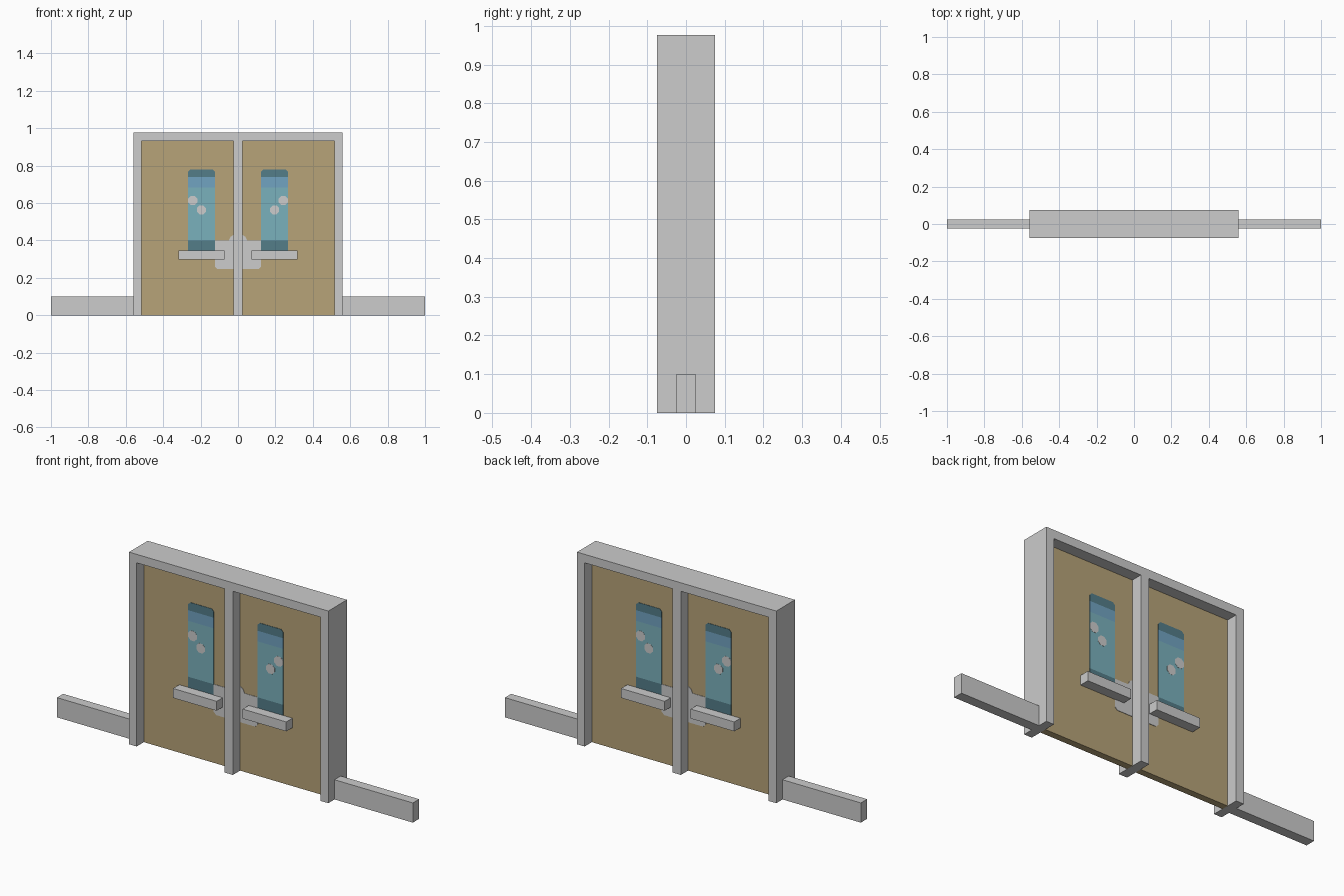
import bpy, bmesh, math

if "Cube" in bpy.data.objects:
    bpy.data.objects.remove(bpy.data.objects["Cube"])


def material(name, rgb):
    m = bpy.data.materials.new(name)
    lin = [(c / 255 / 12.92) if c < 10 else ((c / 255 + 0.055) / 1.055) ** 2.4 for c in rgb]
    m.diffuse_color = (*lin, 1)
    m.use_nodes = True
    m.node_tree.nodes["Principled BSDF"].inputs["Base Color"].default_value = m.diffuse_color
    return m


GREY = material("light_grey", (204, 204, 204))
TAN = material("tan_door", (183, 163, 120))
TEAL = material("teal_glass", (122, 177, 188))
BLUE = material("blue_glass", (113, 163, 193))
DARK = material("dark_glass", (84, 125, 137))


def prism(name, outline, y0, y1, mat):
    """Extrude an (x, z) outline from y0 to y1."""
    bm = bmesh.new()
    face = bm.faces.new([bm.verts.new((x, y0, z)) for x, z in outline])
    ext = bmesh.ops.extrude_face_region(bm, geom=[face])["geom"]
    for v in ext:
        if isinstance(v, bmesh.types.BMVert):
            v.co.y = y1
    bmesh.ops.recalc_face_normals(bm, faces=bm.faces)
    me = bpy.data.meshes.new(name)
    bm.to_mesh(me)
    bm.free()
    me.materials.append(mat)
    ob = bpy.data.objects.new(name, me)
    bpy.context.collection.objects.link(ob)
    return ob


def rect(x0, x1, z0, z1):
    return [(x0, z0), (x1, z0), (x1, z1), (x0, z1)]


def disc(cx, cz, r, n=8):
    return [(cx + r * math.cos((i + .5) * 2 * math.pi / n),
             cz + r * math.sin((i + .5) * 2 * math.pi / n)) for i in range(n)]


W, H, T, D = 0.56, 0.976, 0.043, 0.075     # frame half width, height, bar width, half depth
M, P = 0.0235, 0.017                       # half mullion, half door thickness

# Door frame: one outline with two openings
prism("door_frame", [(-W, 0), (-W, H), (W, H), (W, 0), (W - T, 0), (W - T, H - T),
                     (M, H - T), (M, 0), (-M, 0), (-M, H - T), (-W + T, H - T), (-W + T, 0)],
      -D, D, GREY)

# Painted plates on each door, (x, z) for the right door
C = 0.012
X0, X1 = 0.123, 0.267
plates = [
    ("window_top", [(X0, 0.738), (X1, 0.738), (X1, 0.78 - C), (X1 - C, 0.78),
                    (X0 + C, 0.78), (X0, 0.78 - C)], 0.002, DARK),
    ("window_upper", rect(X0, X1, 0.684, 0.738), 0.002, BLUE),
    ("window_glass", rect(X0, X1, 0.40, 0.684), 0.002, TEAL),
    ("window_bottom", rect(X0, X1, 0.346, 0.40), 0.002, DARK),
    ("glare_high", disc(0.242, 0.614, 0.027), 0.003, GREY),
    ("glare_low", disc(0.196, 0.563, 0.026), 0.003, GREY),
    ("lock_plate", [(M, 0.247), (0.11, 0.247), (0.123, 0.26), (0.123, 0.40),
                    (0.05, 0.40), (0.04, 0.42), (M, 0.43)], 0.002, GREY),
]

for sx, side in ((-1, "left"), (1, "right")):
    def flip(pts):
        return [(sx * x, z) for x, z in pts]

    # Door leaf and low side wall
    prism(f"door_{side}", flip(rect(M, W - T, 0, H - T)), -P, P, TAN)
    prism(f"side_rail_{side}", flip(rect(W, 1.0, 0, 0.1)), -0.025, 0.025, GREY)

    for sy, way in ((-1, "front"), (1, "back")):
        # Push bar and surface details
        prism(f"push_bar_{side}_{way}", flip(rect(0.073, 0.318, 0.297, 0.345)),
              sy * P, sy * 0.067, GREY)
        for name, pts, t, mat in plates:
            prism(f"{name}_{side}_{way}", flip(pts), sy * P, sy * (P + t), mat)
